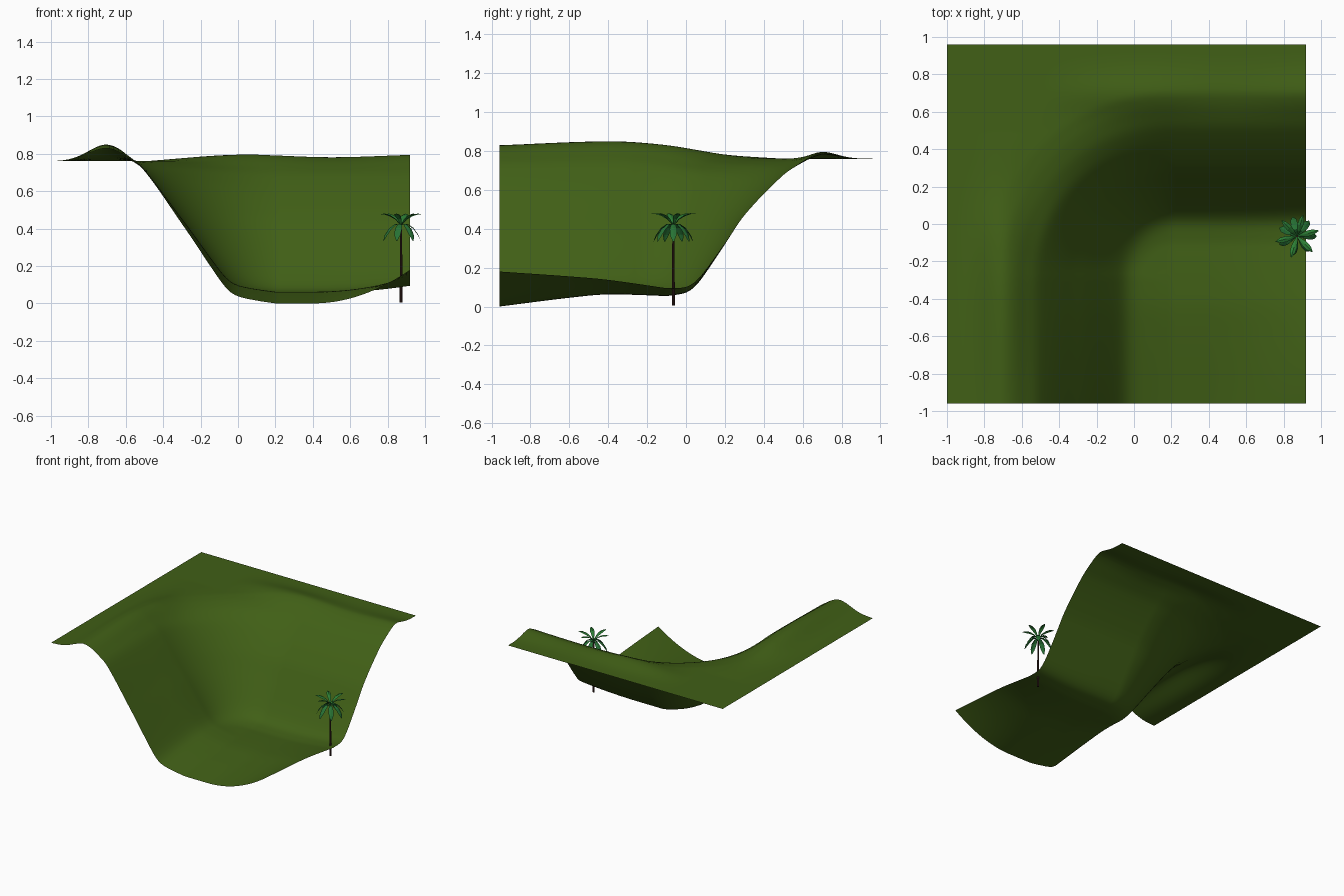
import bpy, bmesh, math
from math import exp, hypot, atan2, pi, cos, sin

if "Cube" in bpy.data.objects:
    bpy.data.objects.remove(bpy.data.objects["Cube"])


def material(name, color):
    m = bpy.data.materials.new(name)
    m.diffuse_color = (*color, 1)
    m.use_nodes = True
    m.node_tree.nodes["Principled BSDF"].inputs["Base Color"].default_value = m.diffuse_color
    return m


def curve(pts, t):
    """Smooth (cubic Hermite) interpolation through a few (t, value) pairs."""
    if t <= pts[0][0]:
        return pts[0][1]
    if t >= pts[-1][0]:
        return pts[-1][1]
    n = len(pts)

    def slope(i):
        a, b = pts[max(i - 1, 0)], pts[min(i + 1, n - 1)]
        return (b[1] - a[1]) / (b[0] - a[0])
    i = next(k for k in range(n - 1) if pts[k + 1][0] >= t)
    (t0, v0), (t1, v1) = pts[i], pts[i + 1]
    h = t1 - t0
    s = (t - t0) / h
    return ((2*s**3 - 3*s*s + 1) * v0 + (s**3 - 2*s*s + s) * h * slope(i)
            + (3*s*s - 2*s**3) * v1 + (s**3 - s*s) * h * slope(i + 1))


def finish(bm, name, mat, smooth=True):
    bmesh.ops.recalc_face_normals(bm, faces=bm.faces)
    me = bpy.data.meshes.new(name)
    bm.to_mesh(me)
    bm.free()
    me.materials.append(mat)
    for p in me.polygons:
        p.use_smooth = smooth
    ob = bpy.data.objects.new(name, me)
    bpy.context.collection.objects.link(ob)
    return ob


# Hillside: valley floor, two walls joined by a round corner, raised rims
LEFT = [(0, 0), (.1, .02), (.2, .05), (.25, .09), (.3, .17), (.5, .56), (.7, .92), (.8, .98), (.9, 1)]
BACK = [(.18, 0), (.28, .03), (.33, .08), (.38, .17), (.48, .38), (.58, .59), (.78, .88), (.88, .96), (.98, 1)]
FLOOR = [(-.96, 0), (-.6, .045), (-.4, .062), (0, .05)]
LIP = [(-.96, .18), (-.6, .11), (-.4, .075), (0, .03), (.3, 0)]
LEFT_RIM = [(-.96, .07), (-.4, .09), (-.1, .072), (.2, .022), (.5, 0)]
BACK_RIM = [(-.5, 0), (0, .035), (.5, .022), (.92, .035)]


def height(x, y):
    u, v = max(.2 - x, 0), max(y + .28, 0)
    d = hypot(u, v)
    w = atan2(v, u) / (pi / 2) if d > 0 else 0
    wall = (1 - w) * curve(LEFT, d) + w * curve(BACK, d)
    floor = curve(FLOOR, y) + curve(LIP, y) * (max(x - .4, 0) / .52) ** 2
    z = floor + (.76 - floor) * wall
    z += curve(LEFT_RIM, y) * exp(-((x + .7) / .14) ** 2)
    z += curve(BACK_RIM, x) * exp(-((y - .7) / .11) ** 2)
    return z


bm = bmesh.new()
N = 80
rows = [[bm.verts.new((x, y, height(x, y)))
         for x in [-1 + 1.92 * i / N for i in range(N + 1)]]
        for y in [-.96 + 1.92 * j / N for j in range(N + 1)]]
for a, b in zip(rows, rows[1:]):
    for i in range(N):
        bm.faces.new((a[i], a[i + 1], b[i + 1], b[i]))
bmesh.ops.recalc_face_normals(bm, faces=bm.faces)
hill = finish(bm, "hillside", material("grass", (.052, .115, .008)))
if hill.data.polygons[0].normal.z < 0:
    hill.data.flip_normals()

# Palm trunk
PX, PY = .872, -.065
bpy.ops.mesh.primitive_cone_add(vertices=8, radius1=.008, radius2=.005, depth=.42,
                                location=(PX, PY, .215))
trunk = bpy.context.object
trunk.name = "palm_trunk"
trunk.data.materials.append(material("bark", (.04, .015, .012)))

# Palm fronds: rows are (radius, height, half width)
UPPER = [(.004, .42, .003), (.03, .452, .010), (.06, .472, .016), (.09, .48, .014), (.118, .478, .002)]
LOWER = [(.004, .42, .003), (.035, .425, .012), (.065, .405, .019), (.09, .37, .016), (.104, .335, .003)]


def fronds(name, spine, count, turn, color):
    bm = bmesh.new()
    for k in range(count):
        a = 2 * pi * k / count + turn
        prev = None
        for r, z, w in spine:
            row = [bm.verts.new((PX + r * cos(a) - s * w * sin(a),
                                 PY + r * sin(a) + s * w * cos(a),
                                 z - abs(s) * w * .35)) for s in (-1, 0, 1)]
            if prev:
                for i in (0, 1):
                    bm.faces.new((prev[i], row[i], row[i + 1], prev[i + 1]))
            prev = row
    return finish(bm, name, material(name + "_green", color), False)


fronds("upper_fronds", UPPER, 6, .25, (.025, .21, .035))
fronds("lower_fronds", LOWER, 7, 0, (.02, .17, .035))
